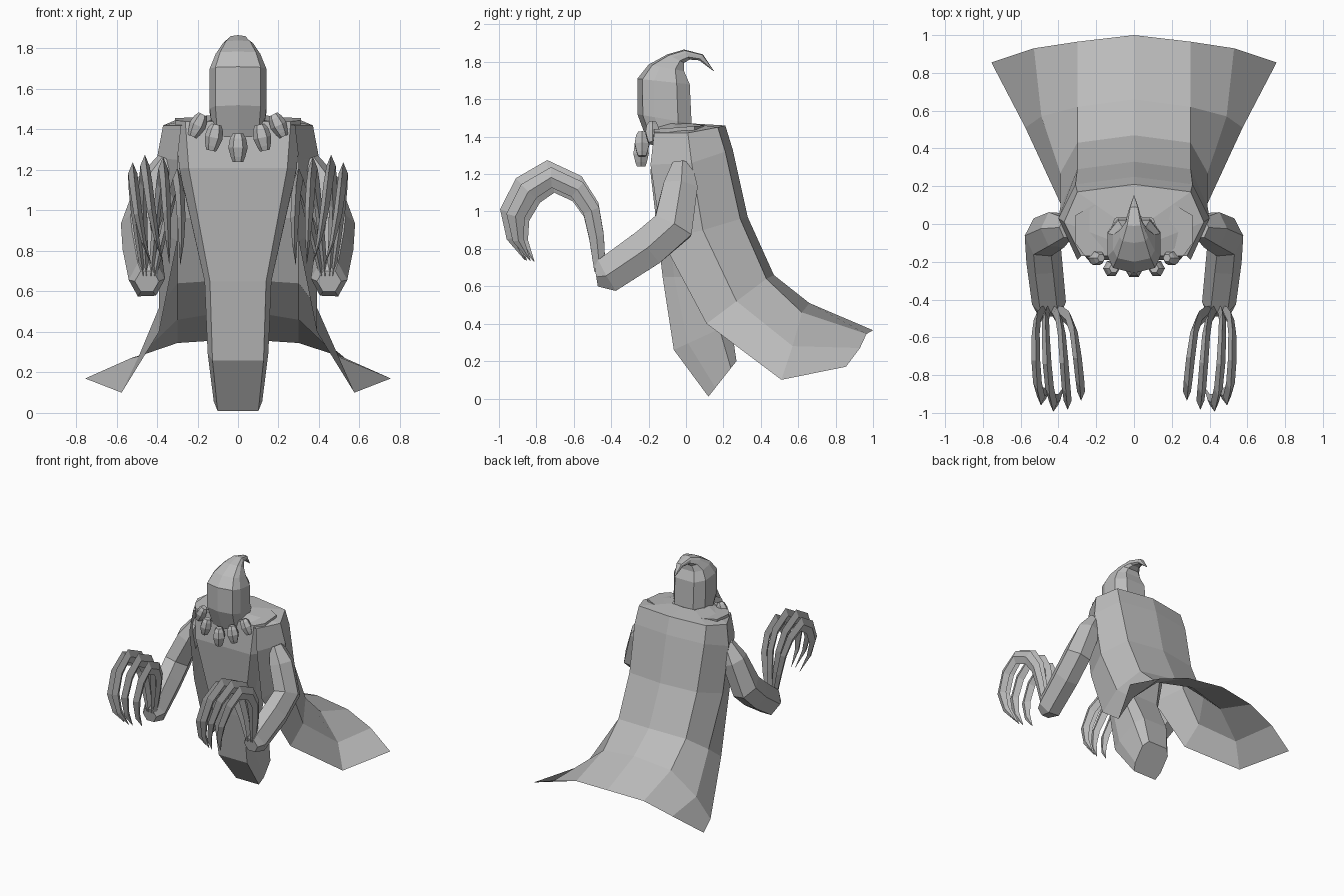
import bpy
import bmesh
from math import cos, sin, pi
from mathutils import Vector, Matrix

if "Cube" in bpy.data.objects:
    bpy.data.objects.remove(bpy.data.objects["Cube"], do_unlink=True)

grey = bpy.data.materials.new("plain grey")
grey.use_nodes = True
grey.diffuse_color = (0.5, 0.5, 0.5, 1)
grey.node_tree.nodes["Principled BSDF"].inputs["Base Color"].default_value = (0.5, 0.5, 0.5, 1)


def finish(name, bm):
    bmesh.ops.remove_doubles(bm, verts=bm.verts, dist=0.0005)
    bmesh.ops.recalc_face_normals(bm, faces=bm.faces)
    mesh = bpy.data.meshes.new(name)
    bm.to_mesh(mesh)
    bm.free()
    mesh.materials.append(grey)
    obj = bpy.data.objects.new(name, mesh)
    bpy.context.collection.objects.link(obj)
    return obj


def loft(name, rings, closed=True):
    """Skin rows of points; closed rows become a capped tube."""
    bm = bmesh.new()
    rows = [[bm.verts.new(p) for p in ring] for ring in rings]
    n = len(rows[0])
    for a, b in zip(rows, rows[1:]):
        for i in range(n if closed else n - 1):
            j = (i + 1) % n
            bm.faces.new((a[i], a[j], b[j], b[i]))
    if closed:
        bm.faces.new(rows[0])
        bm.faces.new(rows[-1])
    return finish(name, bm)


def section(half, fy, fz, by, bz, w):
    """Symmetric ring running from a front point to a back point."""
    right = [Vector((x * w, fy + (by - fy) * t, fz + (bz - fz) * t)) for x, t in half]
    left = [Vector((-p.x, p.y, p.z)) for p in reversed(right) if p.x > 1e-6]
    return right + left


def tube(name, path, sides):
    """Tube along (x, y, z, side radius, depth radius) stations."""
    pts = [Vector(p[:3]) for p in path]
    rings = []
    for i, (p, s) in enumerate(zip(pts, path)):
        t = (pts[min(i + 1, len(pts) - 1)] - pts[max(i - 1, 0)]).normalized()
        u = (Vector((1, 0, 0)) - t * t.x).normalized()
        v = t.cross(u)
        rings.append([p + u * s[3] * cos(2 * pi * k / sides) + v * s[4] * sin(2 * pi * k / sides)
                      for k in range(sides)])
    return loft(name, rings)


# Robe body, bending backwards at its lower end
robe_half = [(0.84, 0), (1, 0.25), (1, 0.8), (0.7, 1)]
robe = [(-0.17, 1.44, 0.1, 1.46, 0.31), (-0.19, 1.21, 0.1, 1.2, 0.29),
        (-0.125, 0.65, 0.12, 0.65, 0.165), (-0.065, 0.26, 0.24, 0.4, 0.15),
        (0.12, 0.01, 0.27, 0.2, 0.12)]
loft("robe_body", [section(robe_half, *r) for r in robe])

# Hood with a hooked tip
hood_half = [(0, 0), (0.8, 0.1), (1, 0.32), (1, 0.75), (0.6, 1)]
hood = [(-0.2, 1.36, 0.02, 1.4, 0.125), (-0.26, 1.52, 0.03, 1.47, 0.14),
        (-0.26, 1.71, 0.02, 1.68, 0.14), (-0.2, 1.785, -0.01, 1.75, 0.11),
        (-0.1, 1.84, -0.01, 1.795, 0.075), (-0.01, 1.866, 0.02, 1.812, 0.045),
        (0.09, 1.84, 0.07, 1.808, 0.025), (0.15, 1.75, 0.148, 1.75, 0.002)]
loft("hood", [section(hood_half, *h) for h in hood])

# Cape: rows from neck to hem, each from back centre round to the front edge
cape = [
    [(0, 0.04, 1.47), (0.1, 0.03, 1.47), (0.14, -0.08, 1.47), (0.1, -0.17, 1.45)],
    [(0, 0.21, 1.46), (0.3, 0.17, 1.45), (0.37, 0.01, 1.42), (0.28, -0.17, 1.42)],
    [(0, 0.25, 1.33), (0.31, 0.21, 1.32), (0.4, 0.03, 1.26), (0.3, -0.19, 1.25)],
    [(0, 0.33, 0.97), (0.3, 0.29, 0.96), (0.39, 0.09, 0.9), (0.3, -0.13, 0.85)],
    [(0, 0.47, 0.66), (0.3, 0.43, 0.64), (0.39, 0.27, 0.52), (0.39, 0.11, 0.4)],
    [(0, 0.66, 0.51), (0.3, 0.62, 0.46), (0.49, 0.57, 0.28), (0.575, 0.51, 0.1)],
    [(0, 1, 0.365), (0.3, 0.965, 0.345), (0.53, 0.93, 0.27), (0.755, 0.855, 0.17)],
]
loft("cape", [[(-x, y, z) for x, y, z in reversed(row[1:])] + row for row in cape], closed=False)

# Arms and clawed hands
arm = [(0.35, -0.02, 1.25, 0.05, 0.06), (0.41, -0.03, 1.13, 0.09, 0.105),
       (0.485, -0.07, 0.92, 0.095, 0.125), (0.475, -0.2, 0.81, 0.095, 0.12),
       (0.45, -0.42, 0.66, 0.09, 0.11), (0.45, -0.48, 0.65, 0.06, 0.06)]
claw = [(-0.46, 0.68, 0.03), (-0.48, 0.88, 0.04), (-0.51, 1.03, 0.045),
        (-0.59, 1.15, 0.05), (-0.74, 1.22, 0.055), (-0.87, 1.14, 0.055),
        (-0.945, 1.0, 0.05), (-0.93, 0.86, 0.03), (-0.86, 0.74, 0.002)]
claw_spread = [(0.52, 0.43, 0.93), (0.46, 0.37, 1.0), (0.37, 0.34, 0.98), (0.3, 0.285, 0.88)]

for side, s in (("left", 1), ("right", -1)):
    tube(side + "_arm", [(x * s, y, z, a, b) for x, y, z, a, b in arm], 6)
    for n, (mid, tip, size) in enumerate(claw_spread):
        path = []
        for i, (y, z, w) in enumerate(claw):
            f = i / (len(claw) - 1)
            root = 0.44 + (mid - 0.41) * 0.25
            x = root * (1 - f) ** 2 + (2 * mid - (root + tip) / 2) * 2 * f * (1 - f) + tip * f * f
            path.append((x * s, -0.46 + (y + 0.46) * size, 0.68 + (z - 0.68) * size,
                         w * 0.42, w))
        tube(f"{side}_claw_{n + 1}", path, 4)

# Necklace of faceted beads
bead = [(0.07, 0.026), (0.045, 0.04), (0, 0.048), (-0.045, 0.036), (-0.07, 0.026)]
for n, (x, y, z, tilt) in enumerate([(0, -0.24, 1.31, 0), (0.12, -0.235, 1.36, -0.2),
                                     (-0.12, -0.235, 1.36, 0.2), (0.2, -0.18, 1.42, -0.45),
                                     (-0.2, -0.18, 1.42, 0.45)]):
    size = 1 - abs(tilt) * 0.3
    place = Matrix.Translation((x, y, z)) @ Matrix.Rotation(tilt, 4, "Y") @ Matrix.Scale(size, 4)
    loft(f"necklace_bead_{n + 1}",
         [[place @ Vector((r * cos(k * pi / 3), r * sin(k * pi / 3), h)) for k in range(6)]
          for h, r in bead])
